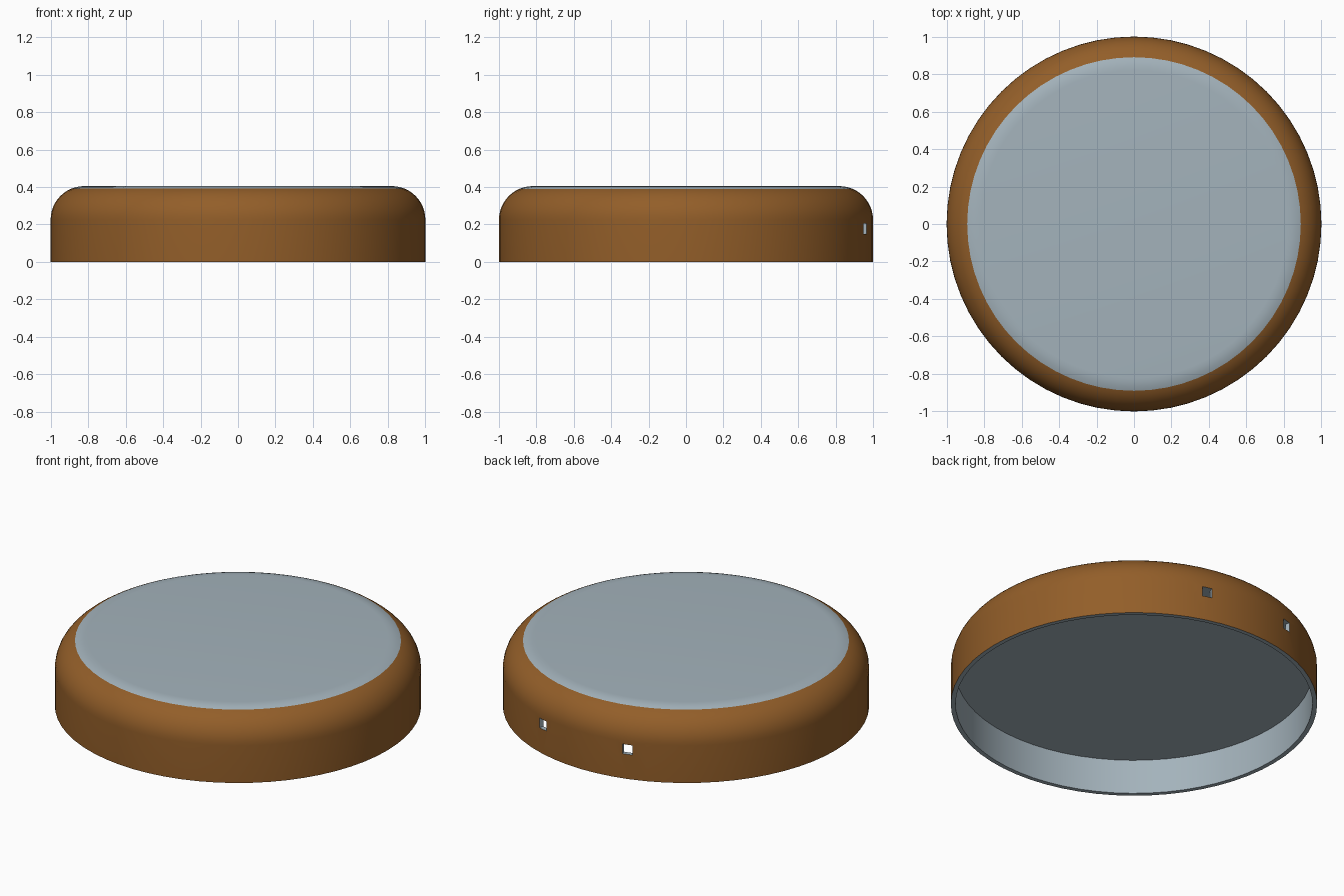
import bpy, bmesh, math
from mathutils import Matrix

if "Cube" in bpy.data.objects:
    bpy.data.objects.remove(bpy.data.objects["Cube"])

SEG = 64
HEIGHT, FILLET, BAND, INNER, CEILING = 0.405, 0.18, 0.89, 0.974, 0.208


def material(name, rgb):
    m = bpy.data.materials.new(name)
    m.diffuse_color = (*rgb, 1)
    m.use_nodes = True
    m.node_tree.nodes["Principled BSDF"].inputs["Base Color"].default_value = m.diffuse_color
    return m


brown = material("warm brown", (0.29, 0.112, 0.022))
grey = material("cool grey", (0.37, 0.45, 0.50))


def add_object(name, bm):
    bmesh.ops.recalc_face_normals(bm, faces=bm.faces)
    mesh = bpy.data.meshes.new(name)
    bm.to_mesh(mesh)
    bm.free()
    mesh.materials.append(brown)
    mesh.materials.append(grey)
    ob = bpy.data.objects.new(name, mesh)
    bpy.context.collection.objects.link(ob)
    return ob


# Lid profile: inner ceiling, inner wall, rim, outer wall, rounded shoulder, flat top
split = math.acos((BAND - (1 - FILLET)) / FILLET)
angles = sorted([math.pi / 2 * i / 12 for i in range(13)] + [split])
profile = [(0, CEILING), (INNER, CEILING), (INNER, 0), (1, 0)]
profile += [(1 - FILLET + FILLET * math.cos(a), HEIGHT - FILLET + FILLET * math.sin(a))
            for a in angles]
profile.append((0, HEIGHT))

bm = bmesh.new()
rings = []
for r, z in profile:
    if r == 0:
        rings.append([bm.verts.new((0, 0, z))] * SEG)
    else:
        rings.append([bm.verts.new((r * math.cos(math.tau * i / SEG),
                                    r * math.sin(math.tau * i / SEG), z)) for i in range(SEG)])
for k in range(len(rings) - 1):
    # Brown only on the outer wall and the lower shoulder
    is_brown = k >= 3 and profile[k + 1][0] > BAND - 1e-5
    for i in range(SEG):
        j = (i + 1) % SEG
        quad = [rings[k][i], rings[k][j], rings[k + 1][j], rings[k + 1][i]]
        face = bm.faces.new(list(dict.fromkeys(quad)))
        face.material_index = 0 if is_brown else 1
lid = add_object("lid_shell", bm)

# Two small square holes through the back of the wall
for n, side in enumerate((-1, 1)):
    bm = bmesh.new()
    turn = Matrix.Rotation(math.pi / 2 + side * math.radians(16.4), 4, 'Z')
    place = turn @ Matrix.Translation((0.98, 0, 0.177)) @ Matrix.Diagonal((0.2, 0.058, 0.058, 1))
    bmesh.ops.create_cube(bm, size=1, matrix=place)
    for f in bm.faces:
        f.material_index = 1
    cutter = add_object("hole_cutter_%d" % n, bm)
    cutter.hide_render = True
    mod = lid.modifiers.new("hole", 'BOOLEAN')
    mod.operation = 'DIFFERENCE'
    mod.solver = 'EXACT'
    mod.object = cutter
    bpy.context.view_layer.objects.active = lid
    bpy.ops.object.modifier_apply(modifier=mod.name)
    bpy.data.objects.remove(cutter)

# Smooth shading with sharp rim and hole edges
bpy.ops.object.select_all(action='DESELECT')
lid.select_set(True)
bpy.context.view_layer.objects.active = lid
bpy.ops.object.shade_smooth_by_angle(angle=math.radians(35))
